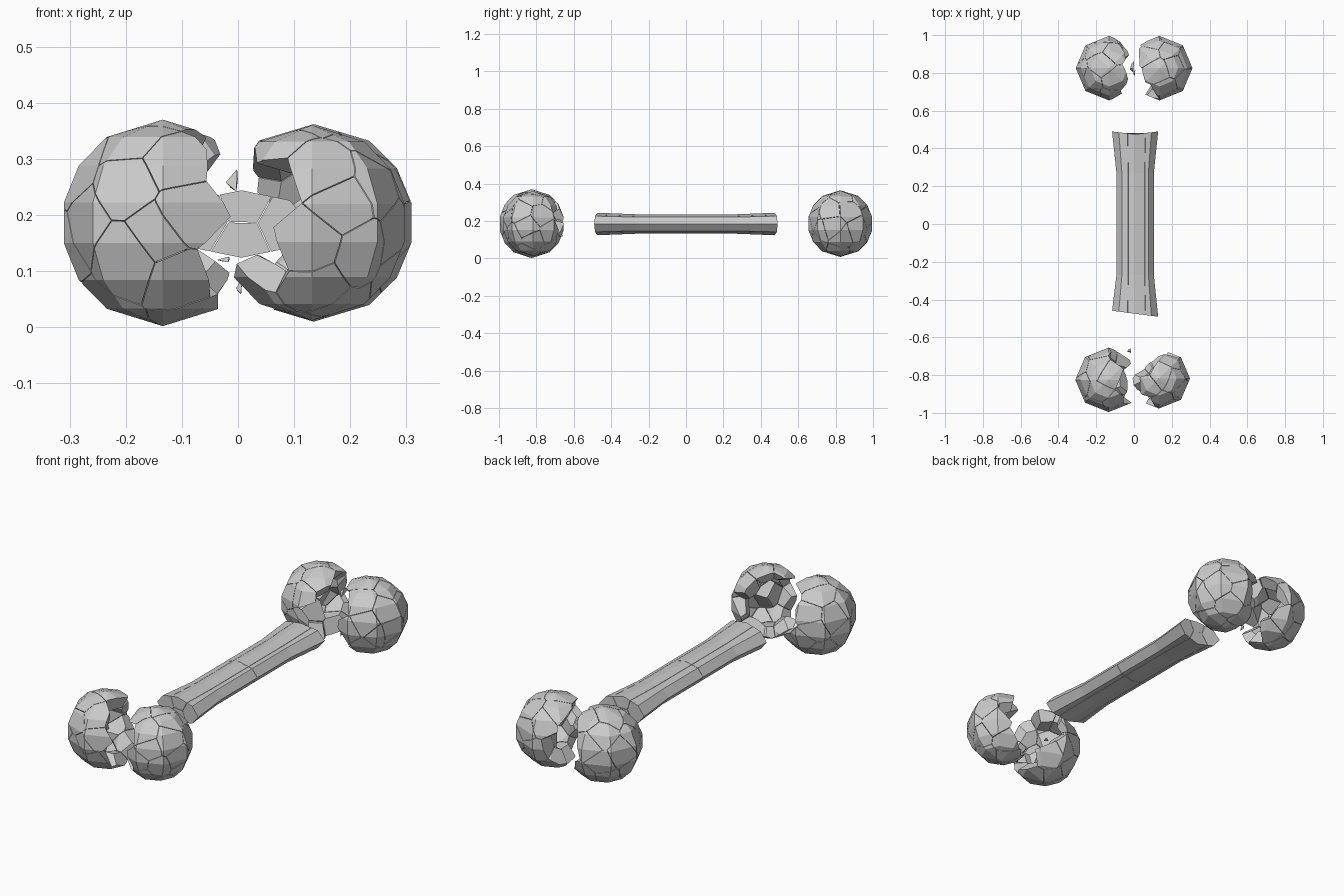
import bpy, bmesh, math, random
from mathutils import Vector

if "Cube" in bpy.data.objects:
    bpy.data.objects.remove(bpy.data.objects["Cube"])


def loft(rings):
    """Closed body through rings of equal point count."""
    bm = bmesh.new()
    loops = [[bm.verts.new(p) for p in r] for r in rings]
    n = len(loops[0])
    for a, b in zip(loops, loops[1:]):
        for i in range(n):
            j = (i + 1) % n
            bm.faces.new((a[i], a[j], b[j], b[i]))
    bm.faces.new(loops[0])
    bm.faces.new(loops[-1])
    bmesh.ops.recalc_face_normals(bm, faces=bm.faces)
    return bm


def add_object(name, me, location):
    ob = bpy.data.objects.new(name, me)
    ob.location = location
    bpy.context.collection.objects.link(ob)


def shatter(name, base, seeds, keep, location, gap=0.0008):
    """Split a body into cells around the seeds; keep only the chosen cells."""
    verts, faces = [], []
    for i, s in enumerate(seeds):
        if not keep(s):
            continue
        bm = base.copy()
        for j, t in enumerate(seeds):
            if i == j or not bm.verts:
                continue
            d = (t - s).normalized()
            cut = bmesh.ops.bisect_plane(
                bm, geom=bm.verts[:] + bm.edges[:] + bm.faces[:], dist=1e-6,
                plane_co=(s + t) / 2 - d * gap, plane_no=d, clear_outer=True)
            edges = [e for e in cut['geom_cut']
                     if isinstance(e, bmesh.types.BMEdge) and e.is_valid and e.is_boundary]
            if len(edges) > 2:
                bmesh.ops.holes_fill(bm, edges=edges, sides=0)
        bmesh.ops.recalc_face_normals(bm, faces=bm.faces)
        bm.verts.index_update()
        o = len(verts)
        verts += [v.co.copy() for v in bm.verts]
        faces += [[v.index + o for v in f.verts] for f in bm.faces]
        bm.free()
    base.free()
    me = bpy.data.meshes.new(name)
    me.from_pydata(verts, [], faces)
    add_object(name, me, location)


def octagon(rx, ry):
    return [(rx * math.cos(k * math.pi / 4), ry * math.sin(k * math.pi / 4)) for k in range(8)]


def ball(rx, ry, rz):
    """Eight-sided faceted ball with pointed poles."""
    bm = bmesh.new()
    for a in (0, 33.75, 56.25, 78.75, 101.25, 123.75, 146.25, 180):
        a = math.radians(a)
        for x, y in octagon(rx, ry):
            bm.verts.new((x * math.sin(a), y * math.sin(a), rz * math.cos(a)))
    bmesh.ops.remove_doubles(bm, verts=bm.verts, dist=1e-4)
    bmesh.ops.convex_hull(bm, input=bm.verts[:])
    bmesh.ops.dissolve_limit(bm, angle_limit=0.01, verts=bm.verts[:], edges=bm.edges[:])
    bmesh.ops.recalc_face_normals(bm, faces=bm.faces)
    return bm


def sphere_points(n, radius, jitter, rng):
    pts = []
    turn = rng.uniform(0, 6.28)
    for i in range(n):
        z = 1 - (2 * i + 1) / n
        r = math.sqrt(1 - z * z)
        a = i * 2.39996 + turn
        pts.append(Vector((r * math.cos(a), r * math.sin(a), z)) * radius
                   + Vector([rng.uniform(-jitter, jitter) for _ in range(3)]))
    return pts


# Broken knobs: outer shell fragments around a hollow that opens inwards
# name, centre, radii, opening direction, opening limit, inner side limit, seed
KNOBS = [
    ("front_left_knob", (-0.134, -0.825, 0.186), (0.180, 0.174, 0.184), (0.8, 0.6, 0.15), 0.62, 0.085, 3),
    ("front_right_knob", (0.132, -0.818, 0.186), (0.168, 0.162, 0.174), (-0.6, 0.8, 0.05), 0.50, 0.075, 8),
    ("back_left_knob", (-0.132, 0.825, 0.186), (0.180, 0.174, 0.178), (0.9, -0.45, 0.1), 0.60, 0.075, 11),
    ("back_right_knob", (0.135, 0.825, 0.186), (0.178, 0.174, 0.176), (-0.9, -0.4, 0.0), 0.62, 0.075, 5),
]
for name, loc, radii, opening, limit, side, seed in KNOBS:
    rng = random.Random(seed)
    d = Vector(opening).normalized()
    inward = -math.copysign(1, loc[0])
    seeds = sphere_points(30, 0.155, 0.022, rng) + sphere_points(7, 0.06, 0.015, rng)

    def keep(s, d=d, limit=limit, inward=inward, side=side):
        c = s.normalized().dot(d)
        if s.length < 0.1:
            return c < -0.35
        return c < limit and (s.x * inward < side or abs(s.z) > 0.13)
    shatter(name, ball(*radii), seeds, keep, loc)

# Shaft: eight-sided waisted bar with slightly ragged ends, cracked across the middle
rings = []
for y, rx, rz in ((-0.475, 0.122, 0.060), (-0.27, 0.099, 0.052), (0, 0.099, 0.052),
                  (0.27, 0.099, 0.052), (0.475, 0.122, 0.060)):
    ring = []
    for x, z in octagon(rx, rz):
        dy = -0.13 * x if y < -0.4 else (0.12 * abs(x) if y > 0.4 else 0)
        ring.append((x + 0.006, y + dy, z))
    rings.append(ring)
shaft_seeds = [Vector((x, sy * 0.25, z)) for sy in (-1, 1)
               for x, z in ((-0.06, 0.012), (0.012, 0.035), (0.075, 0.0), (0.01, -0.03))]
shatter("shaft", loft(rings), shaft_seeds, lambda s: True, (0, 0, 0.184))

# Loose splinters between the knobs
for i, (loc, size) in enumerate((((-0.01, 0.83, 0.262), (0.012, 0.03, 0.02)),
                                 ((0.002, 0.80, 0.072), (0.006, 0.015, 0.013)),
                                 ((-0.025, -0.67, 0.121), (0.013, 0.012, 0.005)))):
    bm = bmesh.new()
    for p in ((-1, -0.3, -0.2), (0.6, -1, -1), (0.8, 1, 0.1), (0.7, -0.2, 1), (-0.2, 0.6, -0.7)):
        bm.verts.new([a * b for a, b in zip(p, size)])
    bmesh.ops.convex_hull(bm, input=bm.verts[:])
    me = bpy.data.meshes.new("splinter")
    bm.to_mesh(me)
    bm.free()
    add_object(f"splinter_{i + 1}", me, loc)
